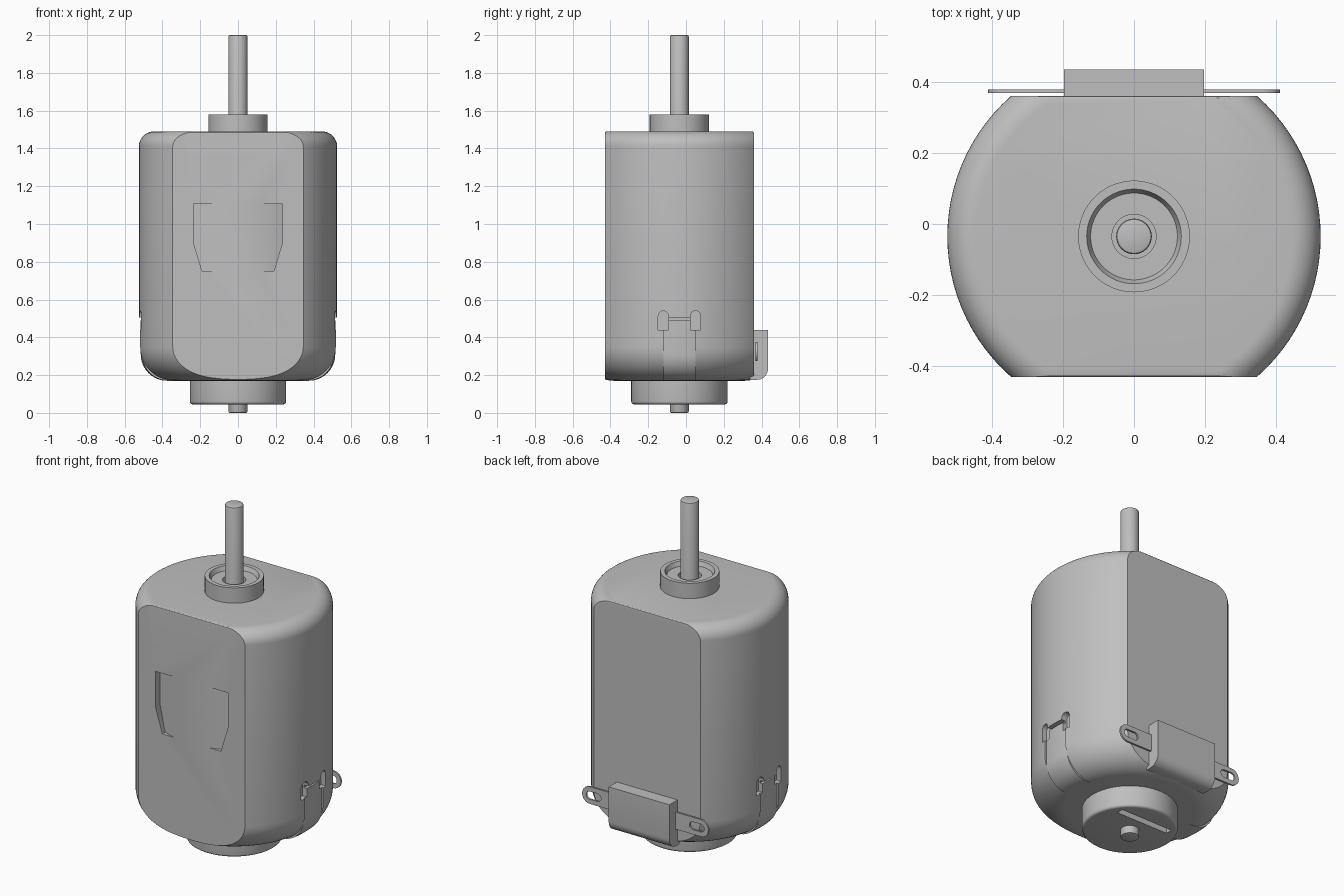
import bpy, bmesh
from math import sin, cos, pi, radians

if "Cube" in bpy.data.objects:
    bpy.data.objects.remove(bpy.data.objects["Cube"])

CY = -0.035      # shaft axis offset in y
SEG = 96

metal = bpy.data.materials.new("grey_metal")
metal.use_nodes = True
grey = (0.52, 0.52, 0.52, 1)
metal.diffuse_color = grey
metal.node_tree.nodes["Principled BSDF"].inputs["Base Color"].default_value = grey


def arc(cu, cv, r, start, end, n=10):
    """Points of a circular arc, angles in degrees."""
    angles = [radians(start + (end - start) * i / n) for i in range(n + 1)]
    return [(cu + r * cos(a), cv + r * sin(a)) for a in angles]


def make(name, bm):
    bmesh.ops.recalc_face_normals(bm, faces=bm.faces)
    mesh = bpy.data.meshes.new(name)
    bm.to_mesh(mesh)
    bm.free()
    mesh.materials.append(metal)
    obj = bpy.data.objects.new(name, mesh)
    bpy.context.collection.objects.link(obj)
    return obj


def lathe(name, profile):
    """Solid of revolution about the shaft axis, with capped ends."""
    bm = bmesh.new()
    rings = [[bm.verts.new((r * cos(2 * pi * i / SEG), CY + r * sin(2 * pi * i / SEG), z))
              for i in range(SEG)] for r, z in profile]
    for a, b in zip(rings, rings[1:]):
        for i in range(SEG):
            j = (i + 1) % SEG
            bm.faces.new((a[i], a[j], b[j], b[i]))
    bm.faces.new(rings[0])
    bm.faces.new(rings[-1])
    return make(name, bm)


def prism(name, outline, axis, near, far):
    """Extrude an outline along x or y; far may be a function of the outline point."""
    depth = far if callable(far) else (lambda u, v: far)

    def place(u, v, d):
        return (d, u, v) if axis == "x" else (u, d, v)
    bm = bmesh.new()
    a = [bm.verts.new(place(u, v, near)) for u, v in outline]
    b = [bm.verts.new(place(u, v, depth(u, v))) for u, v in outline]
    bm.faces.new(a)
    bm.faces.new(b)
    for i in range(len(a)):
        j = (i + 1) % len(a)
        bm.faces.new((a[i], a[j], b[j], b[i]))
    return make(name, bm)


def rect(u0, u1, v0, v1):
    return [(u0, v0), (u1, v0), (u1, v1), (u0, v1)]


def activate(obj):
    bpy.ops.object.select_all(action="DESELECT")
    obj.select_set(True)
    bpy.context.view_layer.objects.active = obj


def apply(obj, mod):
    activate(obj)
    bpy.ops.object.modifier_apply(modifier=mod.name)


def boolean(obj, cutter, operation="DIFFERENCE"):
    mod = obj.modifiers.new("cut", "BOOLEAN")
    mod.operation, mod.solver, mod.object = operation, "EXACT", cutter
    apply(obj, mod)
    bpy.data.objects.remove(cutter)


def bevel(obj, width, segments=3):
    mod = obj.modifiers.new("soften", "BEVEL")
    mod.width, mod.segments, mod.limit_method = width, segments, "ANGLE"
    apply(obj, mod)


# Can: rounded cylinder trimmed by two flats
can = lathe("can", arc(0.345, 0.35, 0.18, -90, 0, 14) + arc(0.445, 1.41, 0.08, 0, 90))
trim = prism("trim", rect(-0.43, 0.36, 0.17, 1.49), "x", -1, 1)
bevel(trim, 0.01)
boolean(can, trim, "INTERSECT")

# Side tabs folded into recesses, with relief notches at their upper corners
for side, word in ((1, "left"), (-1, "right")):
    tab = lathe(word + "_tab", arc(0.375, 0.31, 0.14, -90, 0) + [(0.515, 0.49)])
    band = rect(CY - 0.085, CY + 0.085, 0.1, 0.505)
    boolean(tab, prism("keep", band, "x", side * 0.3, side * 0.6), "INTERSECT")
    boolean(can, prism("recess", band, "x", side * 0.495, side * 0.6))
    for s in (-1, 1):
        notch = [(CY + s * 0.085 - 0.027, 0.44), (CY + s * 0.085 + 0.027, 0.44)]
        notch += arc(CY + s * 0.085, 0.513, 0.027, 0, 180, 8)
        for part in (can, tab):
            boolean(part, prism("notch", notch, "x", side * 0.485, side * 0.6))

    # Ramped indents pressed into the front flat
    indent = [(0.115, 1.105), (0.235, 1.105), (0.235, 0.9), (0.19, 0.75), (0.115, 0.75)]
    boolean(can, prism("indent", [(side * x, z) for x, z in indent], "y", -0.5,
                       lambda u, v: -0.43 + (abs(u) - 0.115) * 0.35))

    # Solder terminal with an oblong eye
    blade = [(0.15, 0.275), (0.36, 0.275)] + arc(0.36, 0.325, 0.05, -90, 90) + [(0.15, 0.375)]
    eye = arc(0.36, 0.325, 0.023, -90, 90, 8) + arc(0.31, 0.325, 0.023, 90, 270, 8)
    blade, eye = ([(side * x, z) for x, z in pts] for pts in (blade, eye))
    terminal = prism(word + "_terminal", blade, "y", 0.368, 0.378)
    boolean(terminal, prism("eye", eye, "y", 0.3, 0.45))

# Terminal block on the back
prism("terminal_block", [(0.34, 0.44), (0.435, 0.44), (0.435, 0.235)]
      + arc(0.375, 0.235, 0.06, 0, -90, 5)[1:] + [(0.34, 0.175)], "x", -0.197, 0.197)

# Rear boss with a slot in its end face
boss = lathe("rear_boss", arc(0.24, 0.06, 0.015, -90, 0, 4) + [(0.255, 0.2)])
boolean(boss, prism("slot", rect(-0.17, 0.17, 0.0, 0.1), "y", CY + 0.1, CY + 0.14))

# Front bearing collar with a recessed bush
lathe("bearing_collar", [(0.157, 1.47), (0.157, 1.58), (0.133, 1.58), (0.122, 1.555),
                         (0.062, 1.555), (0.062, 1.51)])

# Shaft
shaft = lathe("shaft", [(0.05, 0.005), (0.05, 2.0)])
for v in shaft.data.vertices:
    v.co.z = max(v.co.z - 0.005, 0) if v.co.z < 1 else v.co.z
bevel(shaft, 0.008, 2)

# Smooth shading with sharp edges kept
for obj in list(bpy.context.scene.objects):
    if obj.type == "MESH" and metal.name in obj.data.materials:
        activate(obj)
        bpy.ops.object.shade_smooth_by_angle(angle=radians(30))
